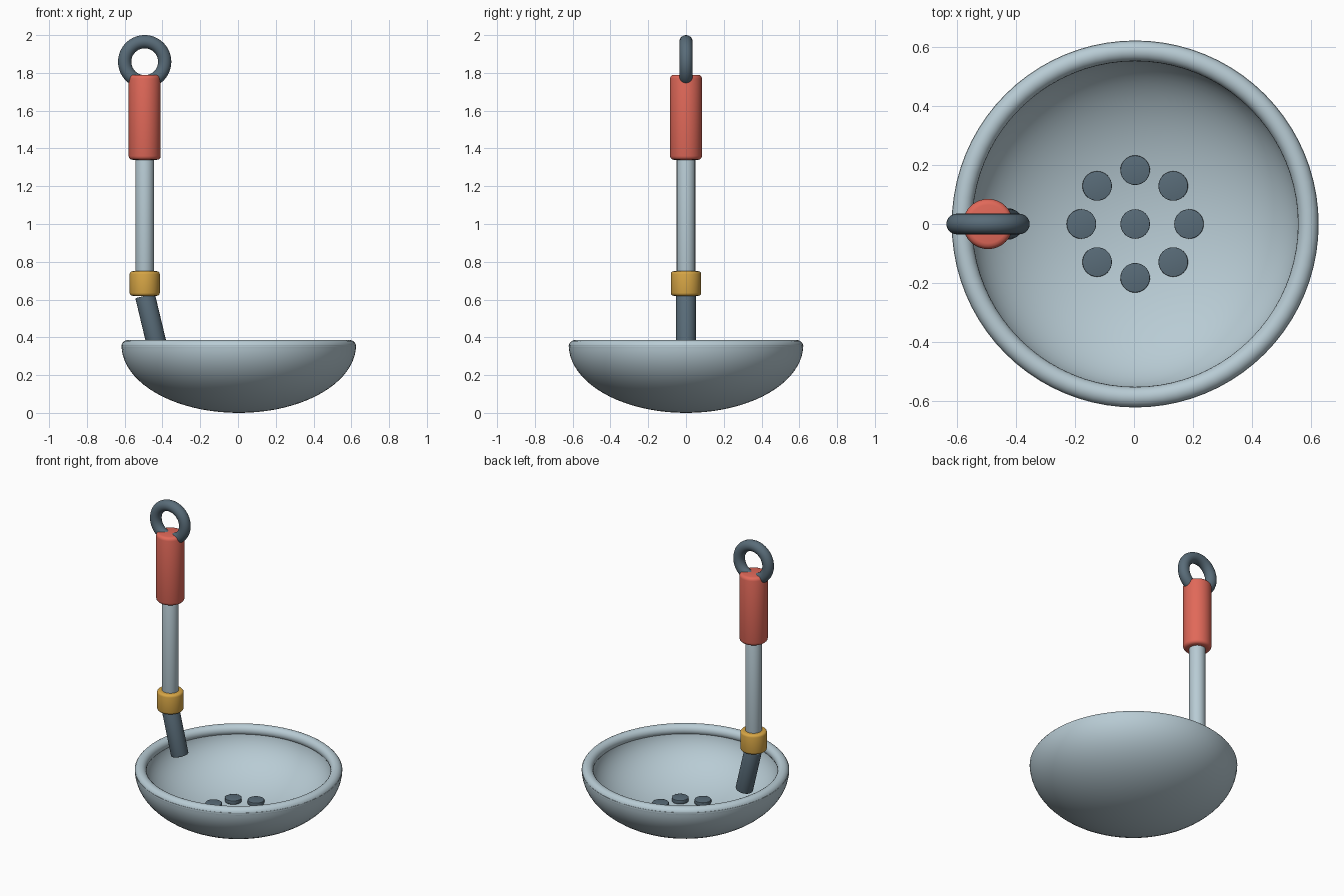
import bpy, bmesh, math
from mathutils import Vector

cube = bpy.data.objects.get("Cube")
if cube:
    bpy.data.objects.remove(cube, do_unlink=True)

BOWL_X = 0.004
STEM_X = -0.494


def material(name, rgb):
    mat = bpy.data.materials.new(name)
    mat.use_nodes = True
    mat.diffuse_color = (*rgb, 1)
    mat.node_tree.nodes["Principled BSDF"].inputs["Base Color"].default_value = (*rgb, 1)
    return mat


steel = material("steel", (0.48, 0.6, 0.66))
slate = material("slate", (0.1, 0.15, 0.19))
red = material("red", (0.75, 0.14, 0.1))
gold = material("gold", (0.68, 0.38, 0.06))


def finish(obj, name, mat, angle=35):
    obj.name = name
    obj.data.materials.append(mat)
    bpy.ops.object.select_all(action='DESELECT')
    obj.select_set(True)
    bpy.context.view_layer.objects.active = obj
    bpy.ops.object.shade_smooth_by_angle(angle=math.radians(angle))
    return obj


def rod(name, start, end, radius, mat, bevel=0.01, sides=40):
    """Cylinder between two points, with rounded end edges."""
    start, end = Vector(start), Vector(end)
    axis = end - start
    bpy.ops.mesh.primitive_cylinder_add(vertices=sides, radius=radius, depth=axis.length,
                                        location=(start + end) / 2)
    obj = bpy.context.object
    obj.rotation_euler = axis.to_track_quat('Z', 'Y').to_euler()
    bm = bmesh.new()
    bm.from_mesh(obj.data)
    caps = [e for e in bm.edges if any(len(f.verts) > 4 for f in e.link_faces)]
    bmesh.ops.bevel(bm, geom=caps, offset=bevel, segments=3, profile=0.5, affect='EDGES')
    bm.to_mesh(obj.data)
    bm.free()
    return finish(obj, name, mat)


def torus(name, location, rotation, major, minor, mat, segments=64):
    bpy.ops.mesh.primitive_torus_add(location=location, rotation=rotation, major_radius=major,
                                     minor_radius=minor, major_segments=segments,
                                     minor_segments=20)
    return finish(bpy.context.object, name, mat)


def lathe(name, profile, x, mat, steps=80):
    """Spin an (r, z) profile about the vertical axis."""
    bm = bmesh.new()
    verts = [bm.verts.new((r, 0, z)) for r, z in profile]
    edges = [bm.edges.new(pair) for pair in zip(verts, verts[1:])]
    bmesh.ops.spin(bm, geom=verts + edges, axis=(0, 0, 1), cent=(0, 0, 0),
                   angle=math.tau, steps=steps)
    bmesh.ops.remove_doubles(bm, verts=bm.verts, dist=0.0001)
    bmesh.ops.recalc_face_normals(bm, faces=bm.faces)
    mesh = bpy.data.meshes.new(name)
    bm.to_mesh(mesh)
    bm.free()
    obj = bpy.data.objects.new(name, mesh)
    bpy.context.collection.objects.link(obj)
    obj.location.x = x
    return finish(obj, name, mat)


def bowl_arc(radius, depth, top=0.36, steps=20):
    angles = [i / steps * math.pi / 2 for i in range(steps + 1)]
    return [(radius * math.sin(a), top - depth * math.cos(a)) for a in angles]


# Hollow bowl with a rolled rim
lathe("bowl", bowl_arc(0.621, 0.36) + bowl_arc(0.56, 0.31)[::-1], BOWL_X, steel)
torus("rim", (BOWL_X, 0, 0.351), (0, 0, 0), 0.586, 0.035, steel, 80)

# Discs on the bowl floor: one central, eight around it
centres = [(0, 0)] + [(0.182 * math.cos(i * math.tau / 8), 0.182 * math.sin(i * math.tau / 8))
                      for i in range(8)]
for i, (dx, dy) in enumerate(centres):
    rod(f"floor_disc_{i}", (BOWL_X + dx, dy, 0.065), (BOWL_X + dx, dy, 0.09),
        0.05, slate, 0.003, 32)

# Handle from the leaning neck up to the hanging ring
rod("neck", (-0.425, 0, 0.34), (-0.492, 0, 0.62), 0.053, slate, 0.006)
rod("collar", (STEM_X, 0, 0.62), (STEM_X, 0, 0.75), 0.08, gold, 0.015)
rod("shaft", (STEM_X, 0, 0.7), (STEM_X, 0, 1.38), 0.049, steel, 0.005)
rod("grip", (STEM_X, 0, 1.34), (STEM_X, 0, 1.79), 0.085, red, 0.02)
torus("hanging_ring", (STEM_X, 0, 1.859), (math.pi / 2, 0, 0), 0.106, 0.035, slate)
